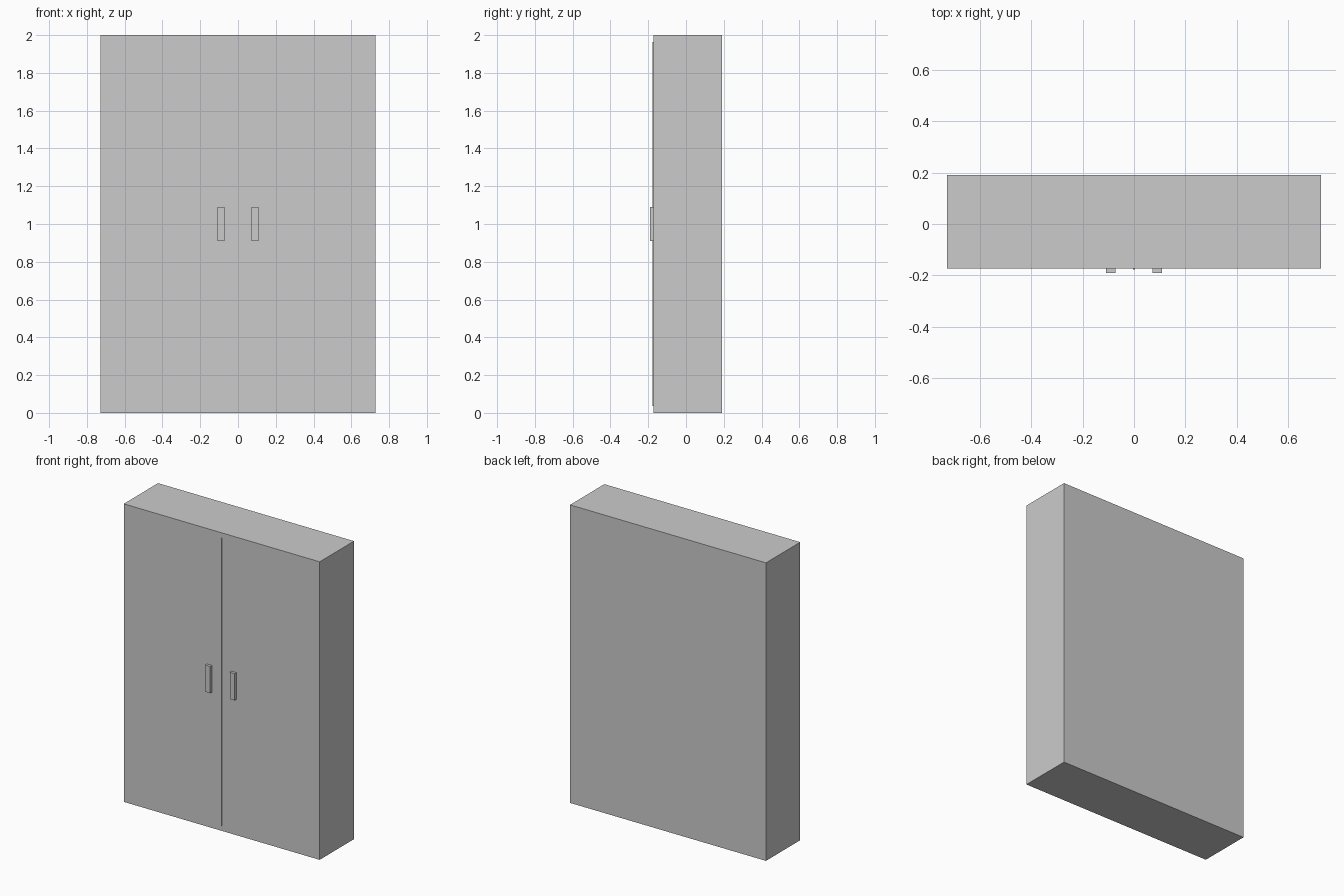
import bpy

if "Cube" in bpy.data.objects:
    bpy.data.objects.remove(bpy.data.objects["Cube"])


def box(name, x, y, z):
    """Box spanning the given (min, max) ranges."""
    spans = (x, y, z)
    bpy.ops.mesh.primitive_cube_add(size=1, location=[(a + b) / 2 for a, b in spans])
    ob = bpy.context.object
    ob.name = name
    ob.scale = [b - a for a, b in spans]
    bpy.ops.object.transform_apply(location=False, rotation=False, scale=True)
    return ob


FRONT = -0.1727

# Cabinet body
box("cabinet_body", (-0.7273, 0.7273), (FRONT, 0.1909), (0, 2))

# Thin strip where the two doors meet
box("door_seam", (-0.003, 0.003), (FRONT - 0.0045, FRONT + 0.004), (0.036, 1.964))

# Door handles, one each side of the seam
for side, label in ((-1, "left"), (1, "right")):
    cx = side * 0.0909
    box(label + "_handle", (cx - 0.0182, cx + 0.0182), (-0.1909, FRONT), (0.911, 1.091))
